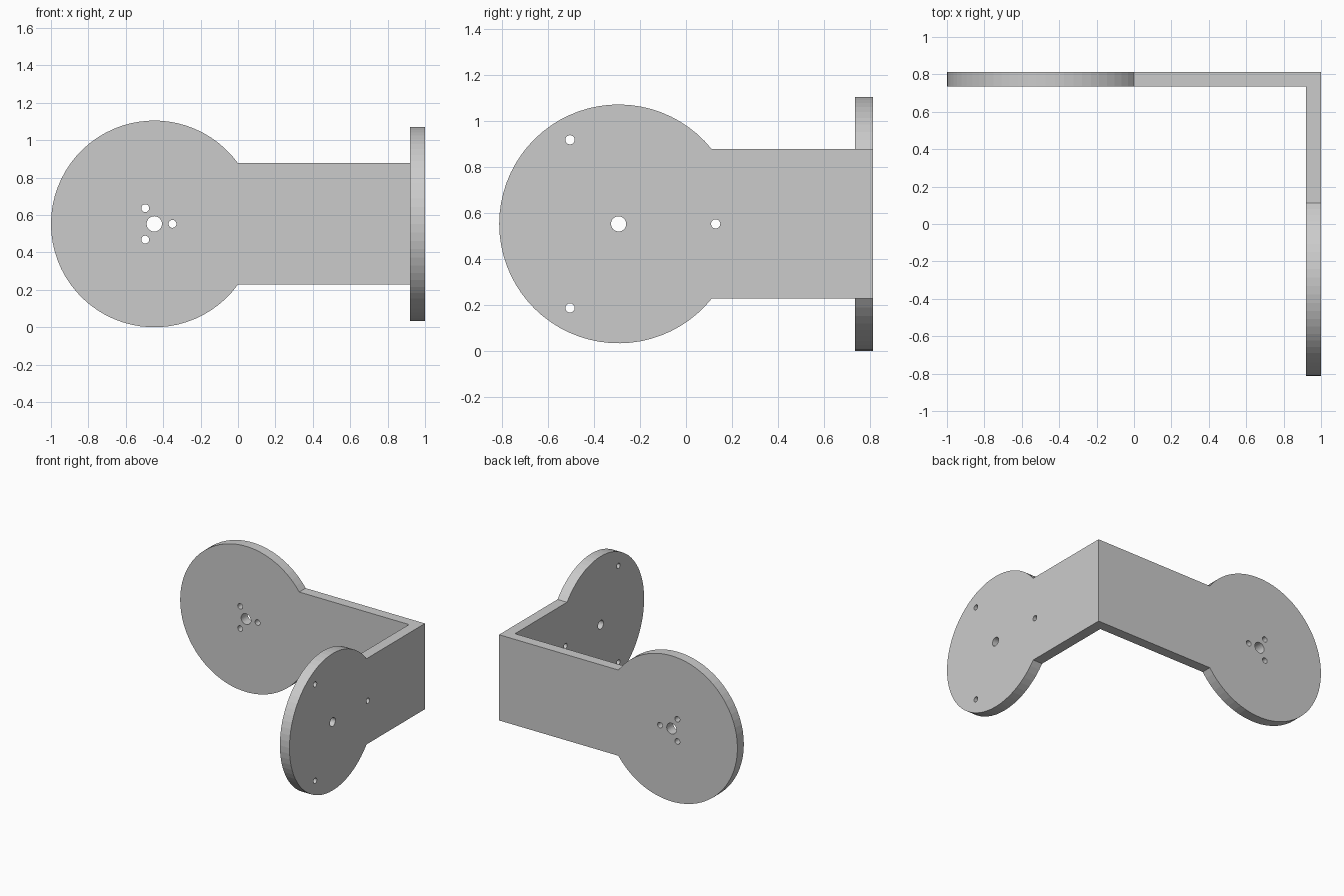
import bpy, bmesh
from math import sin, cos, pi, asin

if "Cube" in bpy.data.objects:
    bpy.data.objects.remove(bpy.data.objects["Cube"])

ZC, HALF = 0.5525, 0.325   # arm centre height and half height


def prism(name, points, place, d0, d1):
    """Extrude a (u, z) outline from depth d0 to d1."""
    bm = bmesh.new()
    face = bm.faces.new([bm.verts.new(place(u, z, d0)) for u, z in points])
    ext = bmesh.ops.extrude_face_region(bm, geom=[face])
    for v in ext["geom"]:
        if isinstance(v, bmesh.types.BMVert):
            v.co += place(0, 0, d1) - place(0, 0, d0)
    bmesh.ops.recalc_face_normals(bm, faces=bm.faces)
    mesh = bpy.data.meshes.new(name)
    bm.to_mesh(mesh)
    bm.free()
    obj = bpy.data.objects.new(name, mesh)
    bpy.context.collection.objects.link(obj)
    return obj


def combine(target, other, operation):
    mod = target.modifiers.new(operation.lower(), 'BOOLEAN')
    mod.operation, mod.solver, mod.object = operation, 'EXACT', other
    bpy.context.view_layer.objects.active = target
    bpy.ops.object.modifier_apply(modifier=mod.name)
    bpy.data.objects.remove(other)


def circle(u, z, r, n=32):
    return [(u + r * cos(2 * pi * i / n), z + r * sin(2 * pi * i / n)) for i in range(n)]


def plate(name, place, centre, radius, end, d0, d1, hub_r, bolt_r, bolt_ring, n=56):
    """Round disc running into a straight arm, with a hub hole and three bolt holes."""
    a = asin(HALF / radius)
    arc = [a + (2 * pi - 2 * a) * i / n for i in range(n + 1)]
    outline = [(centre + radius * cos(t), ZC + radius * sin(t)) for t in arc]
    outline += [(end, ZC - HALF), (end, ZC + HALF)]
    obj = prism(name, outline, place, d0, d1)
    holes = [(centre, ZC, hub_r)]
    holes += [(centre + bolt_ring * cos(k * 2 * pi / 3),
               ZC + bolt_ring * sin(k * 2 * pi / 3), bolt_r) for k in range(3)]
    for u, z, r in holes:
        cutter = prism("hole_cutter", circle(u, z, r), place, d0 - 0.05, d1 + 0.05)
        cutter.hide_render = True
        combine(obj, cutter, 'DIFFERENCE')
    return obj


from mathutils import Vector

# Back plate (runs along x) and side plate (runs along y), fused at the corner
bracket = plate("angle_bracket", lambda u, z, d: Vector((u, d, z)),
                -0.4475, 0.5525, 1.0, 0.735, 0.812, 0.041, 0.021, 0.097)
side = plate("side_plate", lambda u, z, d: Vector((d, u, z)),
             -0.293, 0.519, 0.812, 0.92, 1.0, 0.033, 0.02, 0.422)
combine(bracket, side, 'UNION')
